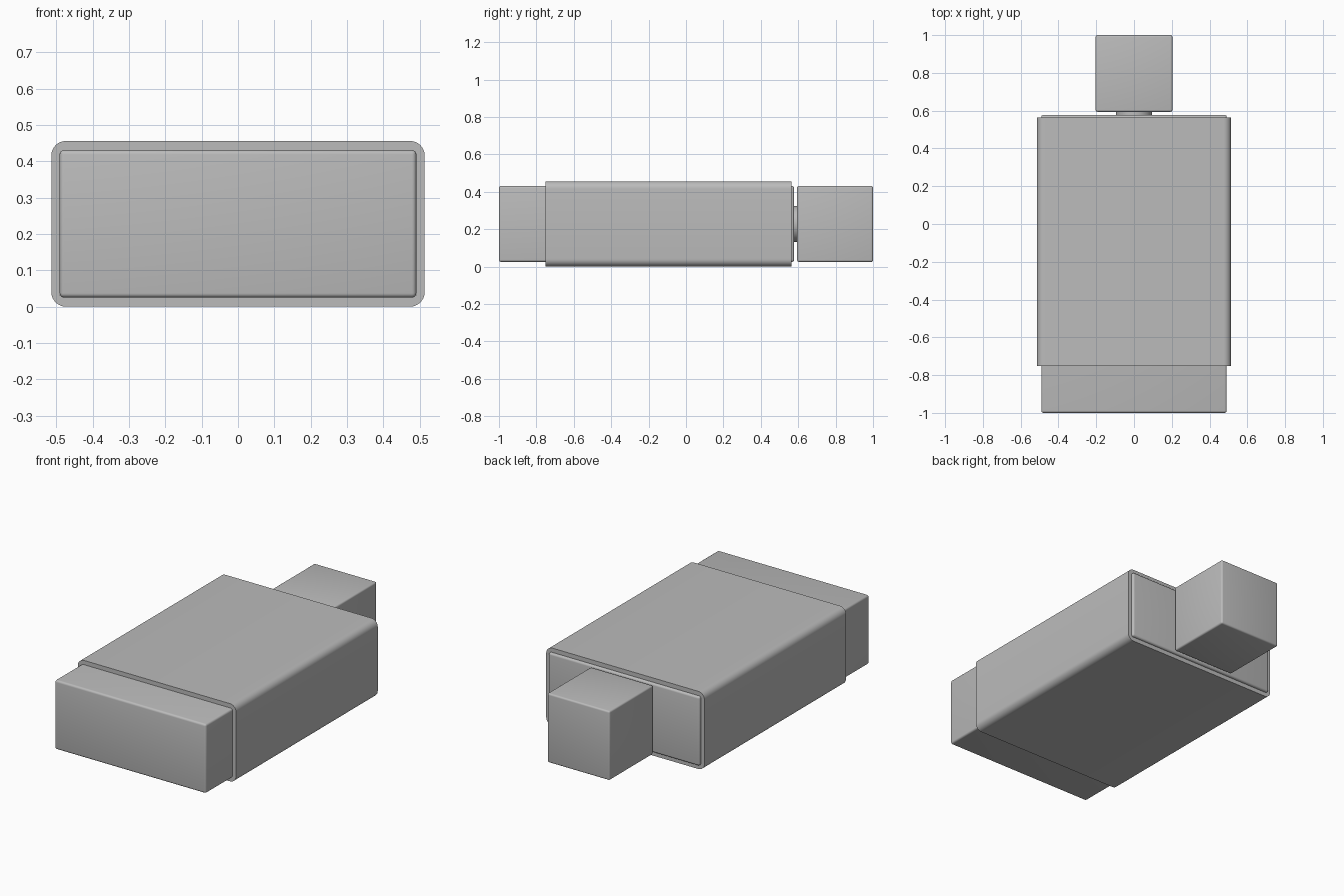
import bpy
import bmesh
import math
from mathutils import Matrix, Vector

if "Cube" in bpy.data.objects:
    bpy.data.objects.remove(bpy.data.objects["Cube"], do_unlink=True)

MID_Z = 0.228

grey = bpy.data.materials.new("neutral grey")
grey.use_nodes = True
colour = (0.5, 0.5, 0.5, 1)
grey.diffuse_color = colour
grey.node_tree.nodes["Principled BSDF"].inputs["Base Color"].default_value = colour


def finish(name, bm):
    bmesh.ops.recalc_face_normals(bm, faces=bm.faces)
    mesh = bpy.data.meshes.new(name)
    bm.to_mesh(mesh)
    bm.free()
    mesh.materials.append(grey)
    obj = bpy.data.objects.new(name, mesh)
    bpy.context.collection.objects.link(obj)
    bpy.ops.object.select_all(action="DESELECT")
    obj.select_set(True)
    bpy.context.view_layer.objects.active = obj
    bpy.ops.object.shade_smooth_by_angle(angle=math.radians(35))
    return obj


def rounded_box(name, width, y0, y1, height, radius):
    bm = bmesh.new()
    place = Matrix.Translation((0, (y0 + y1) / 2, MID_Z))
    size = Matrix.Diagonal((width, y1 - y0, height, 1))
    bmesh.ops.create_cube(bm, size=1, matrix=place @ size)
    bmesh.ops.bevel(bm, geom=bm.edges[:], offset=radius, segments=4,
                    profile=0.5, affect="EDGES")
    return finish(name, bm)


def rounded_outline(width, height, radius, steps=8):
    points = []
    corners = ((1, 1), (-1, 1), (-1, -1), (1, -1))
    for quarter, (sx, sz) in enumerate(corners):
        for i in range(steps + 1):
            a = math.pi / 2 * (quarter + i / steps)
            points.append((sx * (width / 2 - radius) + radius * math.cos(a),
                           MID_Z + sz * (height / 2 - radius) + radius * math.sin(a)))
    return points


def tube(name, y0, y1, outer, inner):
    bm = bmesh.new()
    # Outer front, outer back, inner back, inner front
    loops = [[bm.verts.new((x, y, z)) for x, z in outline]
             for outline, y in ((outer, y0), (outer, y1), (inner, y1), (inner, y0))]
    n = len(outer)
    for k in range(4):
        a, b = loops[k], loops[(k + 1) % 4]
        for i in range(n):
            j = (i + 1) % n
            bm.faces.new((a[i], a[j], b[j], b[i]))
    return finish(name, bm)


# Main block and the sleeve wrapped around it
rounded_box("bottle_body", 0.982, -1.0, 0.578, 0.406, 0.012)
tube("outer_sleeve", -0.752, 0.563,
     rounded_outline(1.028, 0.456, 0.04),
     rounded_outline(0.982, 0.406, 0.012))

# Short round neck joining the body to the cap
neck_bm = bmesh.new()
bmesh.ops.create_cone(neck_bm, cap_ends=True, segments=48,
                      radius1=0.096, radius2=0.096, depth=0.04,
                      matrix=Matrix.Translation(Vector((0, 0.585, MID_Z)))
                      @ Matrix.Rotation(math.pi / 2, 4, "X"))
finish("neck", neck_bm)

# Cube-shaped cap
rounded_box("cap", 0.406, 0.594, 1.0, 0.406, 0.01)
